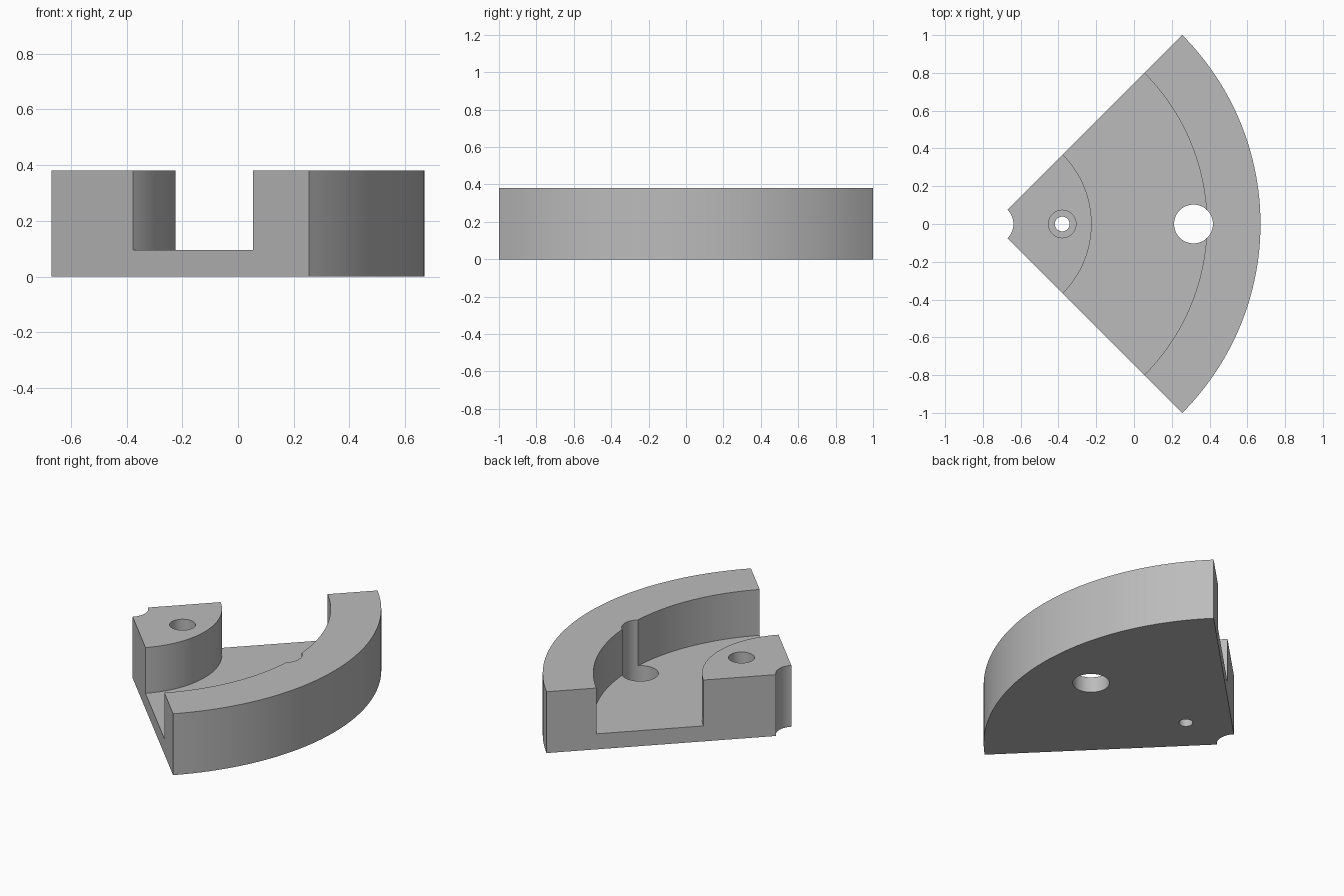
import bpy
import bmesh
from math import cos, sin, pi, radians

if "Cube" in bpy.data.objects:
    bpy.data.objects.remove(bpy.data.objects["Cube"], do_unlink=True)

APEX = -0.7445      # x of the centre all the arcs share
TOP = 0.38
FLOOR = 0.096

grey = bpy.data.materials.new("plain grey")
grey.use_nodes = True
colour = (0.5, 0.5, 0.5, 1)
grey.diffuse_color = colour
grey.node_tree.nodes["Principled BSDF"].inputs["Base Color"].default_value = colour


def prism(name, outline, z0, z1):
    """Extrude a closed outline between two heights."""
    bm = bmesh.new()
    base = bm.faces.new([bm.verts.new((x, y, z0)) for x, y in outline])
    new = bmesh.ops.extrude_face_region(bm, geom=[base])["geom"]
    verts = [v for v in new if isinstance(v, bmesh.types.BMVert)]
    bmesh.ops.translate(bm, vec=(0, 0, z1 - z0), verts=verts)
    bmesh.ops.recalc_face_normals(bm, faces=bm.faces)
    mesh = bpy.data.meshes.new(name)
    bm.to_mesh(mesh)
    bm.free()
    mesh.materials.append(grey)
    obj = bpy.data.objects.new(name, mesh)
    bpy.context.collection.objects.link(obj)
    return obj


def arc(radius, half_angle, steps):
    angles = [radians(half_angle) * (2 * i / steps - 1) for i in range(steps + 1)]
    return [(APEX + radius * cos(a), radius * sin(a)) for a in angles]


def band(inner, outer, half_angle, steps):
    return arc(outer, half_angle, steps) + arc(inner, half_angle, steps)[::-1]


def circle(x, radius, steps=48):
    return [(x + radius * cos(2 * pi * i / steps), radius * sin(2 * pi * i / steps))
            for i in range(steps)]


# Quarter sector with a concave tip
body = prism("sector_body", band(0.106, 2 ** 0.5, 45, 64), 0, TOP)

# Curved channel, large through hole, screw hole and its counterbore
cutters = [
    prism("channel_cutter", band(0.52, 1.13, 60, 84), FLOOR, 1),
    prism("large_hole_cutter", circle(0.315, 0.103), -1, 1),
    prism("screw_hole_cutter", circle(-0.38, 0.039), -1, 1),
    prism("counterbore_cutter", circle(-0.38, 0.073), FLOOR, 1),
]
bpy.ops.object.select_all(action="DESELECT")
bpy.context.view_layer.objects.active = body
body.select_set(True)
for cutter in cutters:
    cutter.hide_render = True
    cut = body.modifiers.new(cutter.name, "BOOLEAN")
    cut.operation = "DIFFERENCE"
    cut.solver = "EXACT"
    cut.object = cutter
    bpy.ops.object.modifier_apply(modifier=cut.name)
for cutter in cutters:
    bpy.data.objects.remove(cutter, do_unlink=True)

# Smooth arcs, crisp edges
bpy.ops.object.shade_smooth_by_angle(angle=radians(30))
